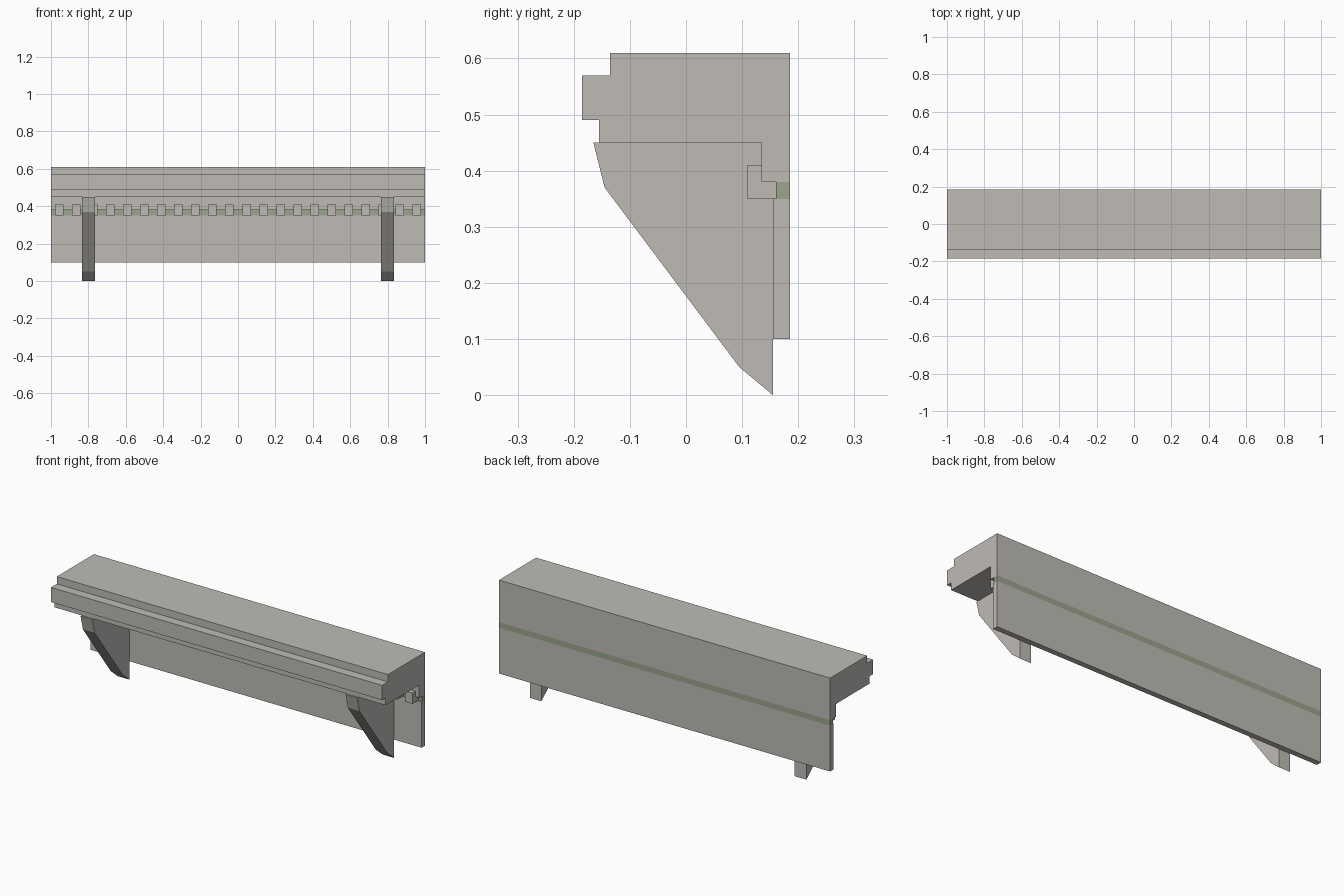
import bpy

if "Cube" in bpy.data.objects:
    bpy.data.objects.remove(bpy.data.objects["Cube"])


def material(name, color):
    m = bpy.data.materials.new(name)
    m.diffuse_color = (*color, 1)
    m.use_nodes = True
    m.node_tree.nodes["Principled BSDF"].inputs["Base Color"].default_value = m.diffuse_color
    return m


stone = material("warm grey stone", (0.52, 0.50, 0.465))
green = material("grey green band", (0.335, 0.375, 0.265))


def extrude(name, profile, x0, x1, mat):
    """Extrude a (y, z) profile along x; profile runs counter-clockwise seen from +x."""
    n = len(profile)
    verts = [(x, y, z) for x in (x0, x1) for y, z in profile]
    faces = [tuple(reversed(range(n))), tuple(range(n, 2 * n))]
    faces += [(i, (i + 1) % n, n + (i + 1) % n, n + i) for i in range(n)]
    mesh = bpy.data.meshes.new(name)
    mesh.from_pydata(verts, [], faces)
    mesh.materials.append(mat)
    obj = bpy.data.objects.new(name, mesh)
    bpy.context.collection.objects.link(obj)
    return obj


def rect(y0, y1, z0, z1):
    return [(y0, z0), (y1, z0), (y1, z1), (y0, z1)]


# Stepped cornice with its backing
extrude("cornice", [(0.16, 0.38), (0.185, 0.38), (0.185, 0.61), (-0.135, 0.61),
                    (-0.135, 0.57), (-0.185, 0.57), (-0.185, 0.49), (-0.155, 0.49),
                    (-0.155, 0.45), (0.135, 0.45), (0.135, 0.38)], -1, 1, stone)

# Painted band behind the dentils and plain board below it
extrude("band", rect(0.16, 0.185, 0.35, 0.38), -1, 1, green)
extrude("frieze_board", rect(0.155, 0.185, 0.10, 0.35), -1, 1, stone)

# Row of dentils
count = 22
pitch = 2 / count
for i in range(count):
    x = -1 + (i + 0.5) * pitch
    extrude(f"dentil_{i + 1}", rect(0.11, 0.16, 0.35, 0.41),
            x - pitch / 4, x + pitch / 4, stone)

# Pair of supporting brackets
bracket = [(0.155, 0.0), (0.155, 0.45), (-0.165, 0.45), (-0.145, 0.37), (0.095, 0.05)]
for side, x in (("left", -0.8), ("right", 0.8)):
    extrude(f"{side}_bracket", bracket, x - 0.035, x + 0.035, stone)
